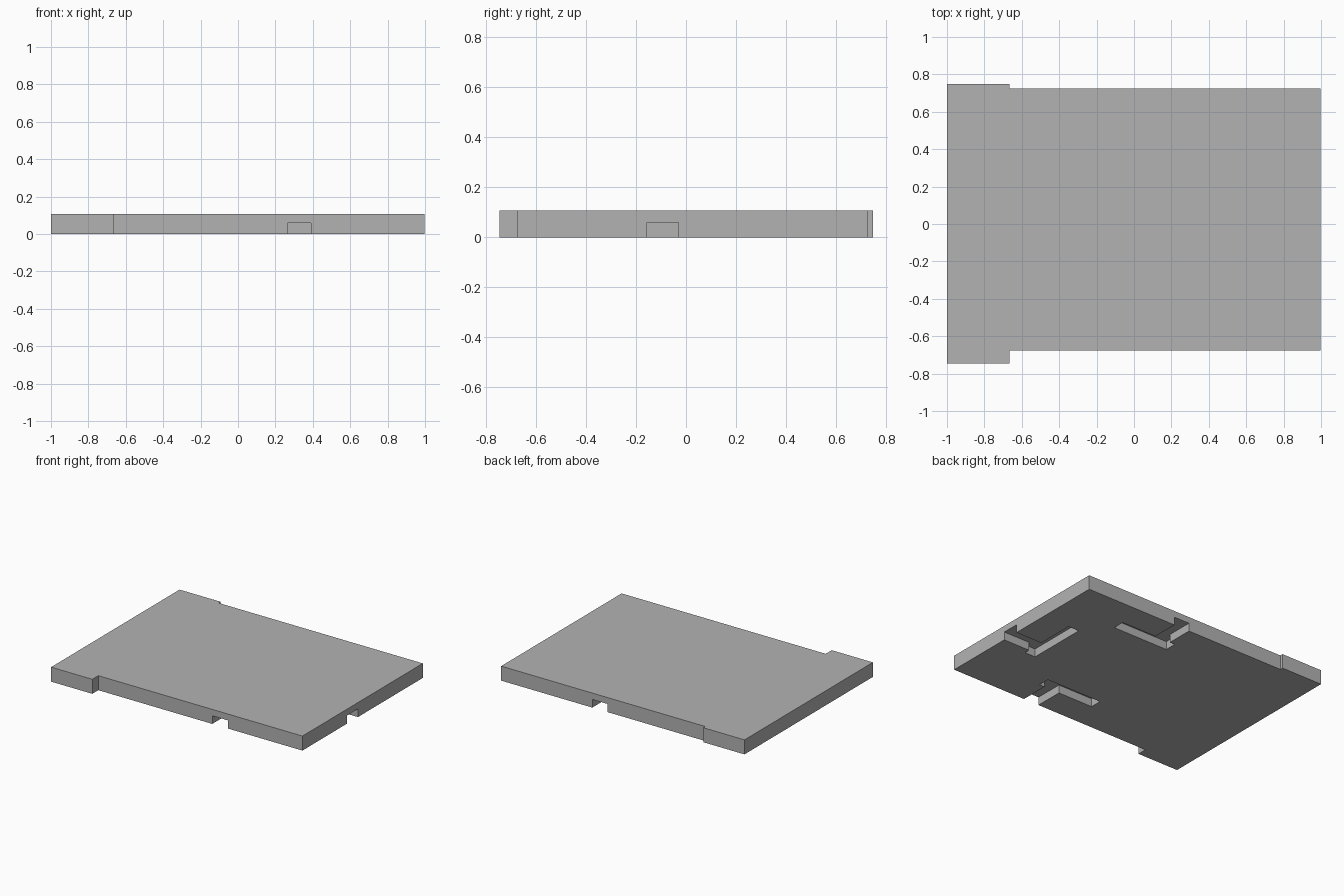
import bpy
import bmesh
from mathutils import Vector

cube = bpy.data.objects.get("Cube")
if cube:
    bpy.data.objects.remove(cube, do_unlink=True)

HEIGHT = 0.107
GROOVE = 0.06
STEM_WIDTH, BAR_WIDTH = 0.126, 0.087
BAR_START, BAR_END = -0.042, 0.41

grey = bpy.data.materials.new("plain grey")
grey.use_nodes = True
colour = (0.45, 0.45, 0.45, 1)
grey.diffuse_color = colour
grey.node_tree.nodes["Principled BSDF"].inputs["Base Color"].default_value = colour


def prism(name, outline, bottom, top):
    """Extrude a flat outline between two heights."""
    bm = bmesh.new()
    face = bm.faces.new([bm.verts.new((p[0], p[1], bottom)) for p in outline])
    result = bmesh.ops.extrude_face_region(bm, geom=[face])
    verts = [v for v in result["geom"] if isinstance(v, bmesh.types.BMVert)]
    bmesh.ops.translate(bm, verts=verts, vec=(0, 0, top - bottom))
    bmesh.ops.recalc_face_normals(bm, faces=bm.faces)
    mesh = bpy.data.meshes.new(name)
    bm.to_mesh(mesh)
    bm.free()
    mesh.materials.append(grey)
    obj = bpy.data.objects.new(name, mesh)
    bpy.context.collection.objects.link(obj)
    return obj


def cut_groove(panel, name, corner, along, inward, stem):
    """Cut a T-shaped groove into the underside, open at the panel edge."""
    corner, along, inward = Vector(corner), Vector(along), Vector(inward)
    end = stem + BAR_WIDTH
    local = [(0, -0.05), (STEM_WIDTH, -0.05), (STEM_WIDTH, stem), (BAR_END, stem),
             (BAR_END, end), (BAR_START, end), (BAR_START, stem), (0, stem)]
    outline = [corner + along * s + inward * d for s, d in local]
    cutter = prism(name, outline, -0.05, GROOVE)
    cutter.hide_render = True
    mod = panel.modifiers.new(name, "BOOLEAN")
    mod.operation = "DIFFERENCE"
    mod.solver = "EXACT"
    mod.object = cutter
    bpy.context.view_layer.objects.active = panel
    bpy.ops.object.modifier_apply(modifier=name)
    bpy.data.objects.remove(cutter, do_unlink=True)


# Panel with a wider strip along one end
panel = prism("panel", [
    (-1, -0.746), (-0.665, -0.746), (-0.665, -0.676), (0.998, -0.676),
    (0.998, 0.725), (-0.665, 0.725), (-0.665, 0.748), (-1, 0.748)], 0, HEIGHT)

# Grooves under the front, back and left edges
cut_groove(panel, "front_groove", (0.39, -0.676), (-1, 0), (0, 1), 0.212)
cut_groove(panel, "back_groove", (0.13, 0.725), (1, 0), (0, -1), 0.198)
cut_groove(panel, "left_groove", (0.998, -0.156), (0, 1), (-1, 0), 0.216)
